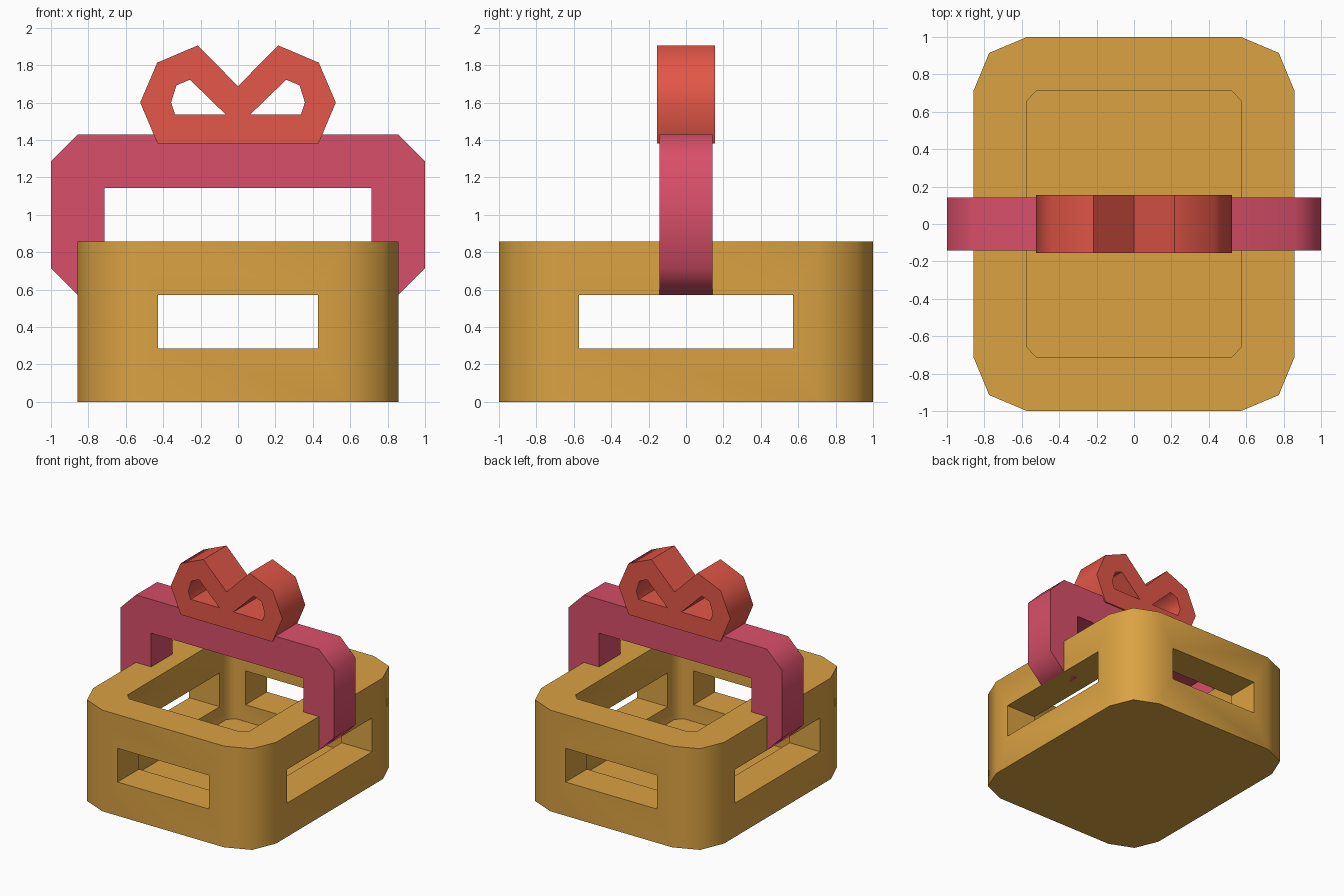
import bpy, bmesh, math
from mathutils import Vector

if "Cube" in bpy.data.objects:
    bpy.data.objects.remove(bpy.data.objects["Cube"])

U = 1 / 7  # design unit


def material(name, rgb):
    lin = [((c / 255 + 0.055) / 1.055) ** 2.4 for c in rgb]
    m = bpy.data.materials.new(name)
    m.diffuse_color = (*lin, 1)
    m.use_nodes = True
    m.node_tree.nodes["Principled BSDF"].inputs["Base Color"].default_value = m.diffuse_color
    return m


def prism(name, pts, lo, hi, axis='Z', mat=None):
    """Extrude a closed 2D outline: (x, y) along Z or (x, z) along Y."""
    bm = bmesh.new()
    place = (lambda p, d: (p[0], p[1], d)) if axis == 'Z' else (lambda p, d: (p[0], d, p[1]))
    face = bm.faces.new([bm.verts.new(place(p, lo)) for p in pts])
    ext = bmesh.ops.extrude_face_region(bm, geom=[face])
    moved = [v for v in ext['geom'] if isinstance(v, bmesh.types.BMVert)]
    step = Vector(place((0, 0), hi - lo))
    bmesh.ops.translate(bm, verts=moved, vec=step)
    bmesh.ops.recalc_face_normals(bm, faces=bm.faces)
    me = bpy.data.meshes.new(name)
    bm.to_mesh(me)
    bm.free()
    ob = bpy.data.objects.new(name, me)
    bpy.context.collection.objects.link(ob)
    if mat:
        me.materials.append(mat)
    return ob


def activate(ob):
    bpy.ops.object.select_all(action='DESELECT')
    ob.select_set(True)
    bpy.context.view_layer.objects.active = ob


def cut(ob, cutter):
    activate(ob)
    mod = ob.modifiers.new("cut", 'BOOLEAN')
    mod.operation, mod.solver, mod.object = 'DIFFERENCE', 'EXACT', cutter
    bpy.ops.object.modifier_apply(modifier=mod.name)
    bpy.data.objects.remove(cutter)


def four_way(quarter):
    """Mirror one corner (listed counter-clockwise) into a full outline."""
    half = quarter + [(-x, y) for x, y in reversed(quarter)]
    return half + [(-x, -y) for x, y in half]


def two_way(right):
    return right + [(-x, z) for x, z in reversed(right) if abs(x) > 1e-6]


def rect(x, y):
    return [(x, -y), (x, y), (-x, y), (-x, -y)]


straw = material("straw", (218, 162, 66))
pink = material("pink", (216, 79, 105))
red = material("red", (227, 87, 72))

# Basket with a hollow inside and a window in each wall
basket = prism("basket", four_way([(6*U, 5*U), (0.774, 0.915), (4*U, 7*U)]), 0, 6*U, mat=straw)
cut(basket, prism("hollow", four_way([(4*U, 0.66), (0.52, 5*U)]), U, 1.2))
cut(basket, prism("front_windows", rect(3*U, 1.5), 2*U, 4*U))
cut(basket, prism("side_windows", rect(1.5, 4*U), 2*U, 4*U))

# Handle arch whose feet sink into the side walls
arch = two_way([(5*U, 8*U), (5*U, 4*U), (6*U, 4*U), (7*U, 5*U), (7*U, 9*U), (6*U, 10*U)])
handle = prism("handle", arch, -U, U, 'Y', pink)

# Bow with two open loops
bow = prism("bow", two_way([(0.43, 1.38), (0.523, 1.6), (0.432, 1.813), (0.216, 1.905), (0, 1.688)]),
            -0.154, 0.154, 'Y', red)
loop = [(0.065, 1.535), (0.336, 1.535), (0.358, 1.6), (0.329, 1.692), (0.257, 1.722)]
for s in (1, -1):
    cut(bow, prism("loop_hole", [(s * x, z) for x, z in loop], -1, 1, 'Y'))

for ob in (basket, handle, bow):
    activate(ob)
    bpy.ops.object.shade_smooth_by_angle(angle=math.radians(55))
